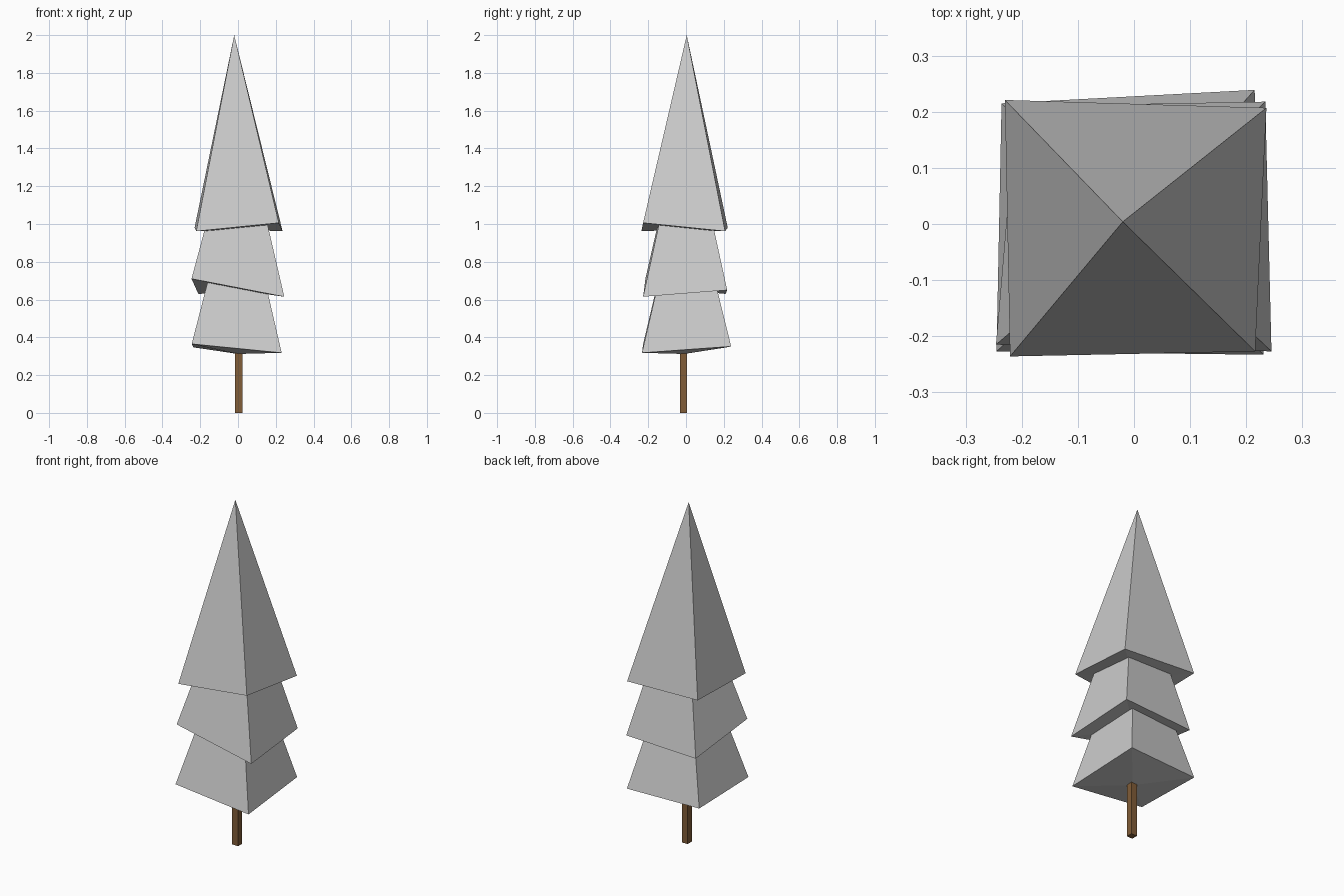
import bpy, bmesh

if "Cube" in bpy.data.objects:
    bpy.data.objects.remove(bpy.data.objects["Cube"])

def tier(name, apex, centre, ring):
    """Slightly crooked four-sided cone with a fanned underside."""
    bm = bmesh.new()
    top, bottom = bm.verts.new(apex), bm.verts.new(centre)
    rim = [bm.verts.new(p) for p in ring]
    for a, b in zip(rim, rim[1:] + rim[:1]):
        bm.faces.new((a, b, top))
        bm.faces.new((b, a, bottom))
    bmesh.ops.recalc_face_normals(bm, faces=bm.faces)
    mesh = bpy.data.meshes.new(name)
    bm.to_mesh(mesh)
    bm.free()
    ob = bpy.data.objects.new(name, mesh)
    bpy.context.collection.objects.link(ob)
    return ob

# foliage: corners run front-left, front-right, back-right, back-left
tier("lower_foliage", (0.0, 0.0, 1.32), (0.0, -0.01, 0.312),
     [(-0.245, -0.227, 0.365), (0.231, -0.233, 0.318),
      (0.215, 0.239, 0.352), (-0.236, 0.215, 0.347)])
tier("middle_foliage", (0.005, 0.0, 1.65), (0.0, 0.0, 0.65),
     [(-0.246, -0.215, 0.71), (0.245, -0.227, 0.615),
      (0.234, 0.218, 0.65), (-0.21, 0.21, 0.63)])
tier("upper_foliage", (-0.02, 0.004, 2.0), (0.0, 0.0, 0.97),
     [(-0.221, -0.236, 0.962), (0.216, -0.227, 1.006),
      (0.236, 0.207, 0.962), (-0.23, 0.221, 0.98)])

# square trunk
bpy.ops.mesh.primitive_cube_add(size=1, location=(0.004, -0.013, 0.17))
trunk = bpy.context.object
trunk.name = "trunk"
trunk.scale = (0.038, 0.038, 0.34)
bark = bpy.data.materials.new("bark")
bark.diffuse_color = (0.22, 0.11, 0.04, 1)
bark.use_nodes = True
bark.node_tree.nodes["Principled BSDF"].inputs["Base Color"].default_value = bark.diffuse_color
trunk.data.materials.append(bark)
